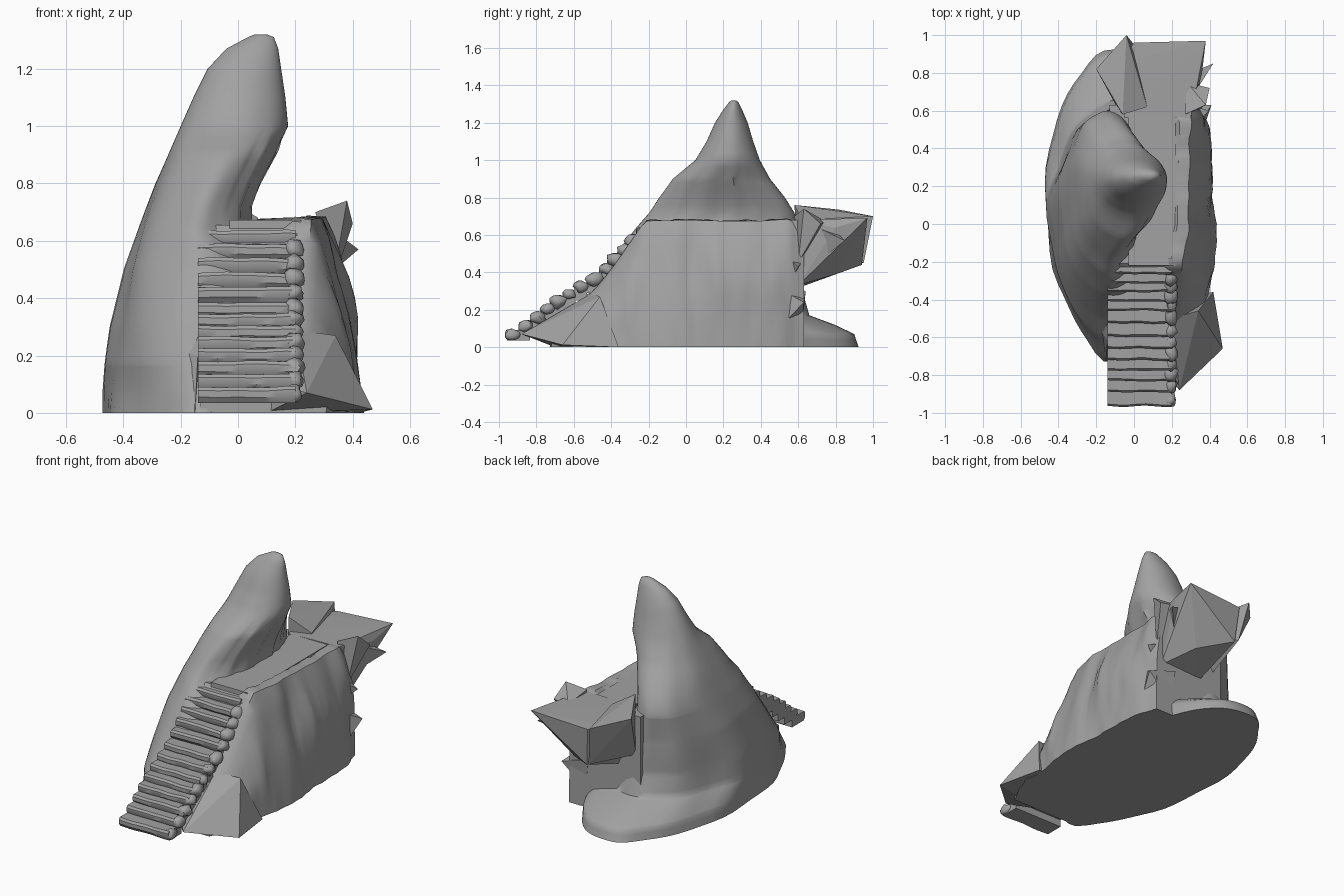
import bpy, bmesh, math, random
from mathutils import Vector, noise

if "Cube" in bpy.data.objects:
    bpy.data.objects.remove(bpy.data.objects["Cube"])

random.seed(4)
stone = bpy.data.materials.new("grey stone")
stone.diffuse_color = (0.36, 0.36, 0.36, 1)
stone.use_nodes = True
stone.node_tree.nodes["Principled BSDF"].inputs["Base Color"].default_value = stone.diffuse_color


def finish(name, bm, smooth=None):
    bmesh.ops.recalc_face_normals(bm, faces=bm.faces)
    me = bpy.data.meshes.new(name)
    bm.to_mesh(me)
    bm.free()
    me.materials.append(stone)
    ob = bpy.data.objects.new(name, me)
    bpy.context.collection.objects.link(ob)
    if smooth:
        bpy.ops.object.select_all(action='DESELECT')
        ob.select_set(True)
        bpy.context.view_layer.objects.active = ob
        bpy.ops.object.shade_smooth_by_angle(angle=math.radians(smooth))
    return ob


def loft(bm, rings):
    """Skin a list of closed point rings and cap both ends."""
    vs = [[bm.verts.new(p) for p in r] for r in rings]
    n = len(rings[0])
    for a, b in zip(vs, vs[1:]):
        for i in range(n):
            j = (i + 1) % n
            bm.faces.new((a[i], a[j], b[j], b[i]))
    bm.faces.new(vs[0])
    bm.faces.new(vs[-1])


def hull(name, pts):
    bm = bmesh.new()
    for p in pts:
        bm.verts.new(p)
    res = bmesh.ops.convex_hull(bm, input=bm.verts)
    loose = [v for v in bm.verts if not v.link_faces]
    bmesh.ops.delete(bm, geom=loose, context='VERTS')
    return finish(name, bm)


def lerp_rows(rows, t):
    """Interpolate table rows by their first column."""
    for a, b in zip(rows, rows[1:]):
        if t <= b[0]:
            k = (t - a[0]) / (b[0] - a[0])
            return [u + (v - u) * k for u, v in zip(a, b)][1:]
    return rows[-1][1:]


# Peak: height, left x, right x, front y, back y, leaning over the walkway
levels = [
    (0, -.47, .34, -.70, .93), (.07, -.468, .34, -.66, .91),
    (.12, -.463, .34, -.63, .80), (.17, -.458, .32, -.60, .66),
    (.30, -.44, .28, -.50, .61), (.50, -.395, .18, -.37, .60),
    (.65, -.345, .05, -.25, .60), (.72, -.32, .05, -.19, .58),
    (.80, -.29, .08, -.14, .53), (.90, -.245, .13, -.07, .45),
    (1.0, -.20, .175, .05, .395), (1.1, -.155, .165, .11, .36),
    (1.2, -.105, .15, .155, .33), (1.27, -.04, .14, .20, .30),
    (1.31, .035, .125, .23, .28), (1.32, .06, .10, .245, .265)]
SIDES = 56
rings = []
heights = sorted({l[0] for l in levels} | {round(.04 * i, 3) for i in range(1, 33)})
for z in heights:
    xl, xr, yf, yb = lerp_rows(levels, z)
    cx, cy = (xl + xr) / 2, (yf + yb) / 2
    ring = []
    for i in range(SIDES):
        a = math.tau * i / SIDES
        c, s = math.cos(a), math.sin(a)
        k = 1 + .07 * noise.noise(Vector((c * 2.2, s * 2.2, z * 2))) * (1.35 - z)
        # deeper folds on the hollow face above the walkway
        if c > 0 and .65 < z < .95:
            k += .10 * c * noise.noise(Vector((1, s * 7, z)))
        ring.append((cx + (xr - xl) / 2 * c * k, cy + (yb - yf) / 2 * s * k, z))
    rings.append(ring)
bm = bmesh.new()
loft(bm, rings)
finish("leaning_peak", bm, 50)

# Cliff wall: y station, top height, right x at the rim, right x at the ground
stations = [(-.72, .13, .20, .30), (-.60, .23, .20, .38), (-.50, .31, .22, .40),
            (-.40, .43, .23, .40), (-.33, .53, .24, .41), (-.22, .69, .25, .42),
            (0, .695, .29, .43), (.2, .69, .29, .42), (.4, .69, .30, .41),
            (.55, .70, .30, .40), (.63, .66, .27, .37)]
rings = []
for i in range(46):
    y = -.72 + 1.35 * i / 45
    top, xt, xb = lerp_rows(stations, y)
    floor = top - .04 if y < -.22 else .655
    ring = [(-.13, y, 0), (-.13, y, floor), (xt - .09, y, floor),
            (xt - .06, y, top - .012 + .012 * noise.noise(Vector((y * 14, 0, 5))))]
    for j in range(11):
        f = j / 10
        groove = .055 * noise.noise(Vector((y * 6, f * 1.3, 2)))
        groove += .02 * noise.noise(Vector((y * 15, f * 3, 8)))
        bulge = .025 * math.sin(f * math.pi)
        x = xt + (xb - xt) * f ** .8 + bulge + groove * min(1, .4 + 2 * f) * (1 - .6 * f)
        ring.append((x, y, (top - .015) * (1 - f)))
    rings.append(ring)
bm = bmesh.new()
loft(bm, rings)
finish("cliff_wall", bm, 45)


def box(name, x0, x1, y0, y1, z0, z1):
    return hull(name, [(x, y, z) for x in (x0, x1) for y in (y0, y1) for z in (z0, z1)])


# Flat walkway beside the peak
box("walkway", -.03, .22, -.22, .92, .63, .672)

# Rear ledge jutting out, with its raised shell and side shards
hull("rear_ledge", [(-.05, .56, .67), (-.08, .85, .67), (0, .96, .67), (.38, .97, .69),
                    (.30, .56, .68), (.36, .80, .64), (.02, .58, .31), (.02, .94, .44),
                    (.20, .80, .39), (.30, .60, .33)])
hull("ledge_shell", [(-.06, .58, .76), (-.20, .82, .735), (-.04, 1.0, .70), (.07, .62, .68),
                     (.0, .90, .67), (-.08, .60, .40), (.0, .95, .45)])
hull("ledge_shard_upper", [(.27, .58, .70), (.38, .63, .74), (.40, .72, .66), (.28, .75, .67),
                           (.33, .60, .45)])
hull("ledge_shard_side", [(.42, .85, .57), (.30, .66, .66), (.30, .80, .62), (.28, .70, .45)])
hull("ledge_shard_lower", [(.40, .60, .43), (.28, .50, .52), (.25, .64, .48), (.28, .55, .33)])
hull("base_shard", [(.41, .63, .24), (.30, .45, .34), (.22, .64, .30), (.36, .48, .08), (.25, .62, .10)])

# Angular rocks at the foot of the stairs
hull("front_rock", [(.24, -.88, .07), (.47, -.66, .012), (.10, -.70, 0), (.20, -.50, .29),
                    (.34, -.46, .27), (.42, -.36, 0), (.10, -.40, 0), (.12, -.72, .10)])
hull("left_rock", [(-.15, -.73, 0), (-.14, -.62, .20), (-.27, -.52, 0), (-.41, -.24, 0),
                   (-.14, -.30, .42), (-.38, -.24, .26), (-.13, -.60, 0)])

# Staircase: front y and tread height of every step
steps = [(-.965, .09), (-.89, .135), (-.83, .18), (-.775, .225), (-.72, .265), (-.66, .305),
         (-.595, .345), (-.525, .385), (-.46, .44), (-.41, .49), (-.36, .54), (-.315, .59),
         (-.265, .635)]
bm = bmesh.new()
SEG = 10
for n, (y, z) in enumerate(steps):
    back = y + .13
    rings = []
    for i in range(SEG + 1):
        x = -.14 + .34 * i / SEG
        w = .007 * noise.noise(Vector((x * 9, n * 3.1, 0)))
        h = .006 * noise.noise(Vector((x * 8, n * 2.3, 4)))
        rings.append([(x, y + .014 + w, z - .055), (x, y + w, z - .035 + h),
                      (x, y + w, z - .012 + h), (x, y + .01 + w, z + h),
                      (x, back, z), (x, back, z - .055)])
    loft(bm, rings)
finish("stair_steps", bm, 35)

# Rounded stones edging the right side of the stairs
bm = bmesh.new()
for n, (y, z) in enumerate(steps):
    r = random.uniform(.028, .042)
    made = bmesh.ops.create_icosphere(bm, subdivisions=2, radius=1)["verts"]
    for v in made:
        d = 1 + .35 * noise.noise(v.co * 1.4 + Vector((n * 5, 0, 0)))
        v.co = Vector((.195 + random.uniform(-.001, .001) + v.co.x * r * d,
                       y + .035 + v.co.y * r * 1.25 * d,
                       z - .022 + v.co.z * r * d))
finish("stair_edge_stones", bm, 60)
